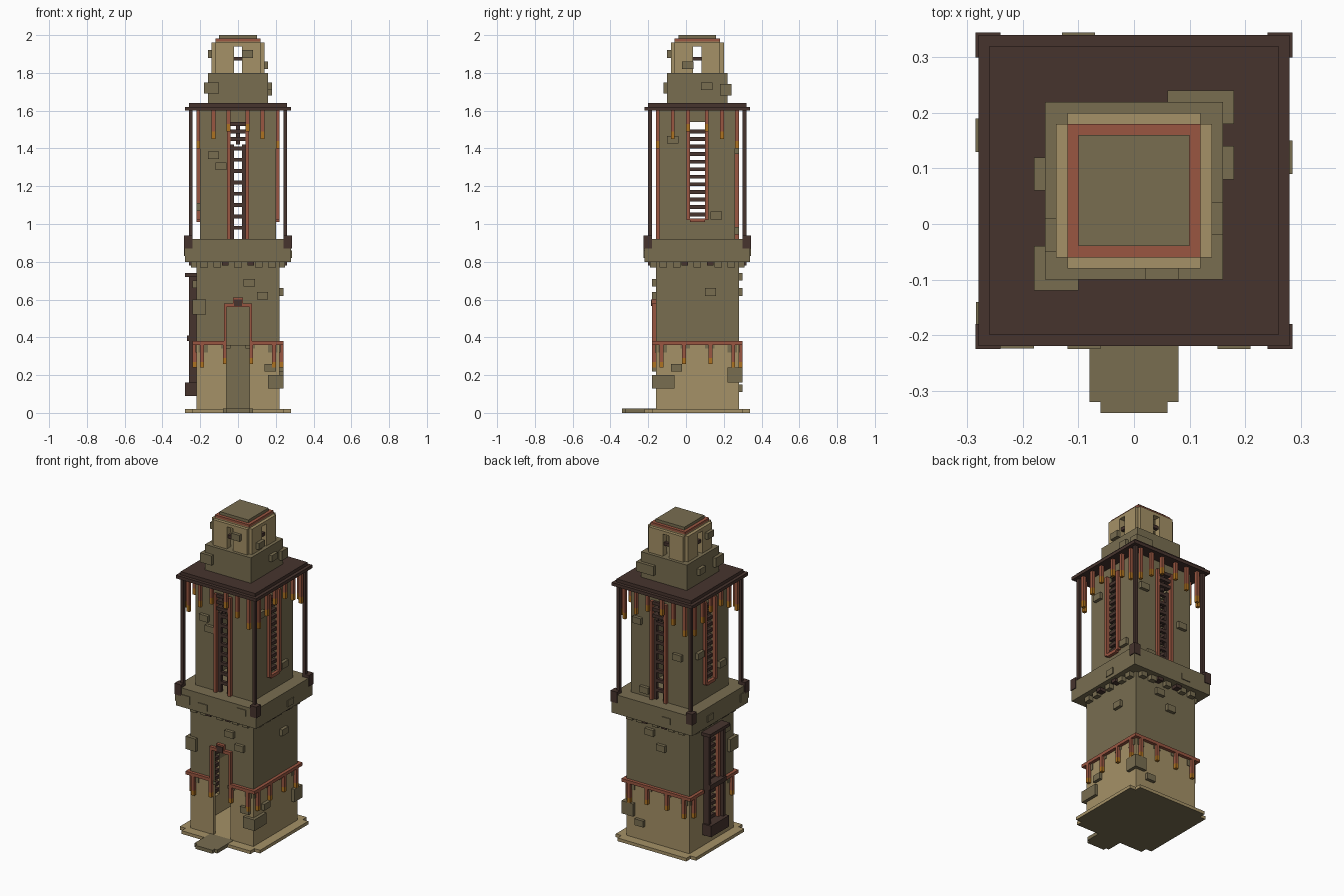
import bpy, bmesh
from mathutils import Matrix, Vector

cube = bpy.data.objects.get("Cube")
if cube:
    bpy.data.objects.remove(cube)

CENTRE = Vector((0, 0.06, 0))   # tower axis
FRONT, RIGHT, BACK, LEFT = SIDES = range(4)


def material(name, rgb):
    m = bpy.data.materials.new(name)
    m.use_nodes = True
    m.diffuse_color = (*rgb, 1)
    m.node_tree.nodes["Principled BSDF"].inputs["Base Color"].default_value = (*rgb, 1)
    return m


olive = material("olive stone", (.19, .155, .081))
tan = material("tan stone", (.375, .285, .135))
red = material("red trim", (.32, .093, .053))
brown = material("dark wood", (.062, .034, .027))
amber = material("amber tip", (.43, .17, .015))


class Part:
    """Collects boxes placed on a tower side: u along it, d outward, z up."""

    def __init__(self, name, mat):
        self.name, self.mat, self.bm = name, mat, bmesh.new()

    def box(self, side, u, d, z):
        size = Vector((u[1] - u[0], d[1] - d[0], z[1] - z[0]))
        mid = Vector((sum(u) / 2, -sum(d) / 2, sum(z) / 2))
        turn = Matrix.Rotation(side * 1.5707963, 4, 'Z')
        m = Matrix.Translation(CENTRE) @ turn @ Matrix.Translation(mid) @ Matrix.Diagonal((*size, 1))
        bmesh.ops.create_cube(self.bm, size=1, matrix=m)

    def block(self, half, z):
        self.box(FRONT, (-half, half), (-half, half), z)

    def pair(self, side, u, d, z):
        self.box(side, u, d, z)
        self.box(side, (-u[1], -u[0]), d, z)

    def wall(self, side, half, z, gap=0, gz=None, t=.02, reach=None):
        """One wall, optionally pierced by a centred opening."""
        d = (half - t, half)
        reach = reach or (half - t if side % 2 else half)
        if not gap:
            self.box(side, (-reach, reach), d, z)
            return
        self.pair(side, (gap, reach), d, z)
        for low, high in ((z[0], gz[0]), (gz[1], z[1])):
            if high > low:
                self.box(side, (-gap, gap), d, (low, high))

    def rungs(self, side, half, d, z, pitch, thick=.02):
        h = z[0] + pitch / 2
        while h + thick <= z[1]:
            self.box(side, (-half, half), d, (h, h + thick))
            h += pitch

    def done(self):
        mesh = bpy.data.meshes.new(self.name)
        self.bm.to_mesh(mesh)
        self.bm.free()
        mesh.materials.append(self.mat)
        obj = bpy.data.objects.new(self.name, mesh)
        bpy.context.collection.objects.link(obj)
        return obj


# Plinth with notched corners and the entrance step
p = Part("plinth", tan)
p.box(FRONT, (-.28, .28), (-.24, .24), (0, .02))
for s in (FRONT, BACK):
    p.box(s, (-.24, .24), (.24, .28), (0, .02))
plinth = p.done()
plinth.data.materials.append(olive)
for f in plinth.data.polygons:
    f.material_index = int(f.normal.z < -.5)
p = Part("entrance_step", olive)
p.box(FRONT, (-.08, .08), (.22, .38), (0, .022))
p.box(FRONT, (-.06, .06), (.38, .4), (0, .022))
p.done()

# Hollow lower shaft: tan foot, olive above, front doorway and left window
foot, shaft = Part("lower_shaft_foot", tan), Part("lower_shaft", olive)
for s in SIDES:
    gap, low, high = {FRONT: (.06, .02, .56), LEFT: (.04, .14, .7)}.get(s, (0, .02, .02))
    foot.wall(s, .22, (.02, .36), gap, (low, .36))
    shaft.wall(s, .22, (.36, .8), gap, (.36, high))
foot.done()
shaft.box(BACK, (-.2, .2), (.19, .2), (.02, .36))
shaft.done()

# Lower trim band with hanging drops and worn patches behind them
band, tips, worn = Part("lower_trim", red), Part("lower_trim_tips", amber), Part("worn_patches", olive)
for s in SIDES:
    gap = {FRONT: .06, LEFT: .1}.get(s, 0)
    band.wall(s, .24, (.36, .38), gap, (.36, .38), reach=.22 if s % 2 else .24)
    for u, low in ((.19, .24), (.07, .26)):
        if u > gap:
            band.pair(s, (u - .01, u + .01), (.22, .24), (low + .03, .36))
            tips.pair(s, (u - .01, u + .01), (.22, .24), (low, low + .03))
            worn.pair(s, (u - .03, u + .02), (.22, .224), (low + .08, .36))
for part in (band, tips, worn):
    part.done()

# Doorway frame and crown
p = Part("door_frame", red)
p.pair(FRONT, (.06, .074), (.22, .24), (.36, .58))
p.box(FRONT, (-.06, .06), (.22, .24), (.56, .58))
p.box(FRONT, (-.026, .026), (.22, .24), (.58, .61))
p.done()
p = Part("door_crown_inset", brown)
p.box(FRONT, (-.02, .02), (.22, .245), (.565, .6))
p.done()

# Projecting left window: rails, canopy, crossbar, planter and slats
p = Part("left_window_case", brown)
p.pair(LEFT, (.06, .08), (.22, .26), (.1, .74))
p.box(LEFT, (-.1, .1), (.22, .28), (.72, .74))
p.box(LEFT, (-.08, .08), (.22, .27), (.38, .41))
p.box(LEFT, (-.09, .09), (.22, .28), (.09, .16))
p.rungs(LEFT, .04, (.2, .22), (.14, .7), .04)
p.done()
p = Part("left_window_trim", red)
p.pair(LEFT, (.04, .06), (.22, .24), (.16, .72))
p.done()

# Gallery slab on corbels
p = Part("gallery", olive)
p.block(.28, (.8, .92))
for s in SIDES:
    p.box(s, (-.02, .02), (.22, .25), (.77, .8))
    for u in (.11, .18):
        p.pair(s, (u - .02, u + .02), (.22, .25), (.77, .8))
p.done()
p = Part("corbel_ends", brown)
for s in SIDES:
    p.pair(s, (.05, .085), (.22, .26), (.78, .8))
p.done()

# Hollow upper shaft with tall slots, ladders and trim
p, bars, trim = Part("upper_shaft", olive), Part("slot_ladders", brown), Part("slot_trim", red)
for s in SIDES:
    low = 1.02 if s % 2 else .92
    p.wall(s, .2, (.92, 1.6), .04, (low, 1.54))
    trim.pair(s, (.04, .058), (.2, .22), (low, 1.54))
    if s % 2:
        bars.rungs(s, .04, (.18, .2), (low, 1.54), .04)
        trim.box(s, (-.04, .04), (.2, .22), (low - .01, low + .01))
    else:
        bars.pair(s, (.022, .04), (.18, .2), (low, 1.42))
        bars.rungs(s, .022, (.18, .2), (low + .02, 1.42), .06)
        bars.rungs(s, .05, (.18, .215), (1.42, 1.54), .04)
        bars.box(s, (-.01, .01), (.18, .2), (1.42, 1.52))
for part in (p, bars, trim):
    part.done()

# Roof slab, corner posts and their brackets
p = Part("roof", brown)
p.block(.28, (1.6, 1.62))
p.block(.26, (1.62, 1.64))
p.done()
p = Part("corner_posts", brown)
for s in SIDES:
    p.box(s, (.24, .26), (.24, .26), (.92, 1.6))
    p.box(s, (.24, .285), (.24, .285), (.87, .94))
p.done()

# Drops hanging below the roof edge
p, tips = Part("roof_drops", red), Part("roof_drop_tips", amber)
for s in SIDES:
    for u, low in ((.21, 1.4), (.13, 1.45), (.05, 1.49)):
        p.pair(s, (u - .01, u + .01), (.24, .26), (low + .04, 1.6))
        tips.pair(s, (u - .01, u + .01), (.24, .26), (low, low + .04))
p.done()
tips.done()

# Upper block and open lantern with stepped cap
p = Part("upper_block", olive)
p.block(.16, (1.64, 1.8))
p.done()
p, bars = Part("lantern", tan), Part("lantern_bars", brown)
for s in SIDES:
    p.wall(s, .14, (1.8, 1.96), .022, (1.8, 1.94), t=.04, reach=.12)
    bars.box(s, (-.022, .022), (.11, .13), (1.865, 1.885))
p.block(.12, (1.955, 1.967))
p.done()
bars.done()
for name, mat, half, z in (("cap_trim", red, .12, (1.967, 1.982)), ("cap", olive, .1, (1.982, 2))):
    p = Part(name, mat)
    p.block(half, z)
    p.done()

# Loose stones standing proud of the walls: (u, z) per side
stones = {
    FRONT: ((-.13, 1.365), (-.09, 1.305), (.06, .69), (.13, .62), (.17, .24), (.18, .88), (-.09, .84), (.05, 1.9)),
    RIGHT: ((-.13, 1.445), (.1, 1.045), (.07, .64), (-.11, .24), (.06, .84), (.05, 1.73), (-.05, 1.84)),
    BACK: ((-.15, 1.39), (.13, 1.23), (-.1, .965), (-.05, .72), (.03, .64), (-.12, .13), (.1, .85)),
    LEFT: ((-.1, 1.225), (.12, 1.09), (.13, .68), (-.03, 1.72), (.08, 1.9), (-.1, .85)),
}
p = Part("proud_stones", olive)
for s, places in stones.items():
    for u, z in places:
        half = next(h for top, h in ((.8, .22), (.92, .28), (1.6, .2), (1.8, .16), (2, .14)) if z < top)
        out = .005 if half > .25 else .02
        p.box(s, (u - .03, u + .03), (half - .01, half + out), (z - .02, z + .02))
p.done()

# Larger quoins wrapping the corners
p = Part("corner_stones", olive)
p.box(FRONT, (.16, .24), (.12, .24), (.13, .2))
p.box(BACK, (-.24, -.16), (.16, .24), (.16, .24))
p.box(FRONT, (-.24, -.17), (.16, .24), (.52, .6))
p.box(FRONT, (-.18, -.1), (.1, .18), (1.69, 1.75))
p.box(BACK, (-.18, -.06), (.12, .18), (1.68, 1.74))
p.box(FRONT, (-.284, -.18), (.2, .284), (.83, .88))
p.done()
